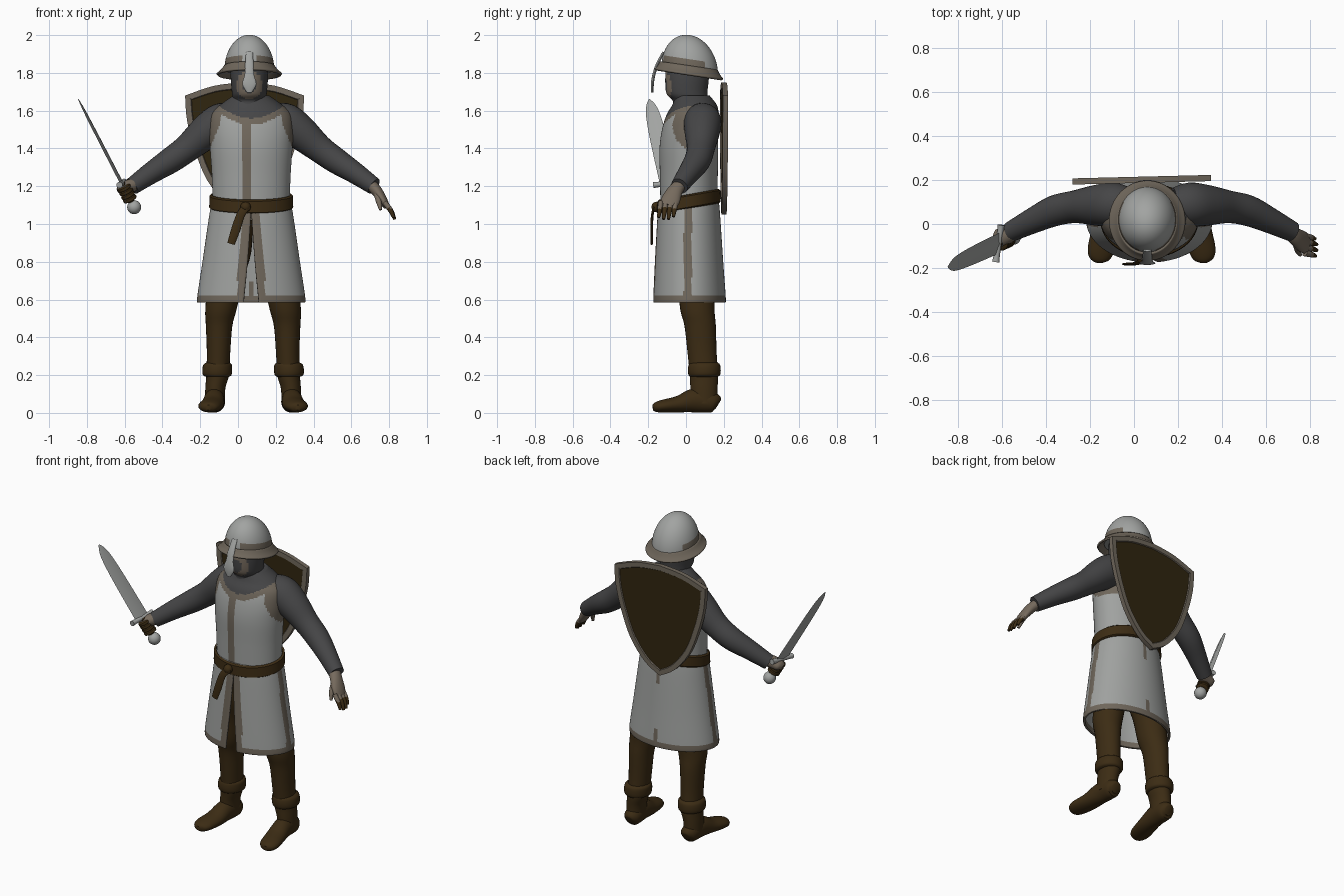
import bpy, bmesh, math
from mathutils import Vector

cube = bpy.data.objects.get("Cube")
if cube:
    bpy.data.objects.remove(cube)


def material(name, rgb):
    m = bpy.data.materials.new(name)
    m.use_nodes = True
    m.diffuse_color = (*rgb, 1)
    m.node_tree.nodes["Principled BSDF"].inputs["Base Color"].default_value = (*rgb, 1)
    return m


CLOTH = material("pale cloth", (0.35, 0.36, 0.35))
STEEL = material("steel", (0.36, 0.37, 0.36))
TRIM = material("tan trim", (0.16, 0.135, 0.105))
MAIL = material("dark mail", (0.06, 0.06, 0.062))
LEATHER = material("brown leather", (0.045, 0.025, 0.007))
SKIN = material("skin", (0.18, 0.145, 0.11))
SHIELD = material("shield brown", (0.03, 0.019, 0.005))

MID = 0.07    # body centre line
LIMB = 0.08   # mirror line of the limbs
made = []


def finish(name, bm, mats, rule=None):
    bmesh.ops.recalc_face_normals(bm, faces=bm.faces)
    if rule:
        for f in bm.faces:
            f.material_index = rule(f.calc_center_median())
    mesh = bpy.data.meshes.new(name)
    bm.to_mesh(mesh)
    bm.free()
    for m in mats:
        mesh.materials.append(m)
    ob = bpy.data.objects.new(name, mesh)
    bpy.context.collection.objects.link(ob)
    made.append(ob)
    return ob


def spline(rows, k):
    """Catmull-Rom through rows of numbers, k steps per span."""
    out = []
    for i in range(len(rows) - 1):
        a, b, c, d = (rows[min(max(j, 0), len(rows) - 1)] for j in range(i - 1, i + 3))
        for s in range(k):
            t = s / k
            out.append([0.5 * (2 * q + (r - p) * t + (2 * p - 5 * q + 4 * r - w) * t * t
                               + (3 * q - p - 3 * r + w) * t ** 3) for p, q, r, w in zip(a, b, c, d)])
    return out + [list(rows[-1])]


def loft(name, rows, mats, ref=None, n=24, k=4, cap=True, rule=None, shear=0):
    """Skin rings (x, y, z, ru, rv, gap); level rings unless ref gives the u axis."""
    rows = spline([tuple(r) + (0,) * (6 - len(r)) for r in rows], k)
    split = any(r[5] > 0 for r in rows)
    bm = bmesh.new()
    rings = []
    for i, (x, y, z, ru, rv, gap) in enumerate(rows):
        u, v = Vector((1, 0, 0)), Vector((0, 1, 0))
        if ref:
            t = (Vector(rows[min(i + 1, len(rows) - 1)][:3]) - Vector(rows[max(i - 1, 0)][:3])).normalized()
            u = Vector(ref)
            u = (u - t * u.dot(t)).normalized()
            v = t.cross(u)
        ring = []
        for j in range(n + split):
            a = -math.pi / 2 + gap + (2 * math.pi - 2 * gap) * j / n
            p = Vector((x, y, z)) + u * ru * math.cos(a) + v * rv * math.sin(a)
            p.z += shear * (p.y - 0.02)
            ring.append(bm.verts.new(p))
        rings.append(ring)
    for a, b in zip(rings, rings[1:]):
        for j in range(n):
            h = (j + 1) % len(a)
            bm.faces.new((a[j], a[h], b[h], b[j]))
    if cap:
        bm.faces.new(rings[0])
        bm.faces.new(rings[-1])
    return finish(name, bm, mats, rule)


def thicken(ob, t):
    m = ob.modifiers.new("thickness", "SOLIDIFY")
    m.thickness, m.offset = t, 0


def ball(name, loc, r, mat):
    bm = bmesh.new()
    bmesh.ops.create_uvsphere(bm, u_segments=20, v_segments=12, radius=r)
    bmesh.ops.translate(bm, verts=bm.verts, vec=loc)
    return finish(name, bm, [mat])


# Torso: cloth with trimmed neckline, armholes and front strip, mail above
def torso_rule(c):
    dx = abs(c.x - MID)
    neck = 1.56 + 2.3 * dx * dx
    if c.z > neck:
        return 2
    arm = math.hypot(c.y - 0.07, c.z - 1.52)
    strip = c.y < 0 and abs(c.x - 0.05) < 0.025
    return 1 if c.z > neck - 0.035 or strip or (dx > 0.15 and arm < 0.14) else 0


loft("torso", [(MID, .015, 1.08, .203, .15), (MID, .015, 1.25, .208, .153), (MID, .015, 1.4, .218, .155),
               (MID, .02, 1.5, .222, .147), (MID, .035, 1.58, .212, .137), (MID, .045, 1.63, .165, .118),
               (MID, .035, 1.68, .095, .09)], [CLOTH, TRIM, MAIL], n=112, k=9, rule=torso_rule)


# Skirt: split at the front, trimmed at the slit, sides and hem
def skirt_rule(c):
    dx = abs(c.x - MID)
    slit = max(0, 0.038 * (1.05 - c.z) / 0.45)
    front = c.y < -0.05 and dx < slit + 0.042
    side = dx > 0.15 and abs(c.y - 0.01) < 0.02
    back = c.y > 0.1 and dx < 0.012 and (c.z < 0.7 or c.z > 0.98)
    return 1 if c.z < 0.618 or front or side or back else 0


thicken(loft("skirt", [(MID, .015, 1.13, .2, .152, 0), (MID, .015, 1.04, .217, .16, .01),
                       (MID, .016, .8, .252, .175, .075), (MID, .018, .62, .279, .186, .13),
                       (MID, .018, .585, .28, .186, .135)],
             [CLOTH, TRIM], n=128, k=10, cap=False, rule=skirt_rule), 0.012)

# Belt with knot and hanging end
thicken(loft("belt", [(MID, .015, 1.085, .21, .157), (MID, .015, 1.092, .219, .165),
                      (MID, .015, 1.148, .217, .163), (MID, .015, 1.155, .208, .155)],
             [LEATHER], n=64, k=1, cap=False, shear=0.18), 0.008)
ball("belt_knot", (0.04, -0.155, 1.09), 0.028, LEATHER)
loft("belt_end", [(.05, -.165, 1.1, .022, .007), (.015, -.178, 1.05, .022, .007),
                  (-.012, -.182, .97, .024, .007), (-.037, -.182, .895, .02, .006)],
     [LEATHER], ref=(1, 0, 0), n=12)


# Head in a mail hood, face showing under the helmet
def face_rule(c):
    d = math.hypot((c.x - 0.06) / 0.07, (c.z - 1.735) / 0.075)
    return 1 if c.y < -0.02 and 0.55 < d < 1 else 0


loft("hooded_head", [(.06, .03, 1.6, .12, .11), (.06, .025, 1.65, .088, .095), (.06, .005, 1.69, .092, .108),
                     (.06, .005, 1.76, .098, .115), (.06, .01, 1.84, .1, .115)],
     [MAIL, SKIN], n=48, k=6, rule=face_rule)

# Helmet: dome with a front band, flared brim, nose guard
dome = [(.06, .02, 1.815 + .185 * math.sin(a), .131 * math.cos(a) + .001, .148 * math.cos(a) + .001)
        for a in (math.pi / 2 * i / 20 for i in range(21))]
loft("helmet_dome", dome, [STEEL, TRIM], n=64, k=1, shear=-.15,
     rule=lambda c: int(c.z < 1.875 - .1 * c.y and abs(c.x - .06) > .035 and c.y < .1))
thicken(loft("helmet_brim", [(.06, .015, 1.835, .128, .147), (.06, .015, 1.81, .147, .161),
                             (.06, .015, 1.79, .17, .178)],
             [TRIM], n=64, k=3, cap=False, shear=-.15), 0.012)
loft("nose_guard", [(.06, -.118, 1.91, .018, .007), (.06, -.15, 1.85, .022, .008), (.06, -.17, 1.79, .025, .008),
                    (.06, -.178, 1.74, .037, .008), (.06, -.178, 1.695, .012, .006)],
     [STEEL], ref=(1, 0, 0), n=16)

# Limbs, built for each side
for s, side in ((1, "left"), (-1, "right")):
    def flip(rows):
        return [(LIMB + s * r[0],) + tuple(r[1:]) for r in rows]

    loft(side + "_sleeve", flip([(.1, .085, 1.56, .08, .08), (.17, .088, 1.54, .1, .1), (.25, .085, 1.485, .093, .092),
                                 (.35, .078, 1.4, .074, .074), (.44, .06, 1.335, .07, .068),
                                 (.54, .015, 1.27, .058, .057), (.64, -.035, 1.2, .046, .046)]),
         [MAIL], ref=(0, 1, 0), n=28)
    loft(side + "_leg", flip([(.1, .02, 1.02, .1, .11), (.11, .03, .85, .1, .11), (.145, .055, .7, .092, .1),
                              (.17, .06, .55, .083, .091), (.18, .075, .46, .07, .083), (.183, .085, .32, .062, .077),
                              (.188, .095, .2, .06, .075), (.2, .095, .13, .053, .072), (.203, .095, .05, .053, .07)]),
         [LEATHER], n=28)
    loft(side + "_boot_cuff", flip([(.188, .095, .19, .058, .07), (.19, .097, .2, .075, .083),
                                    (.19, .097, .225, .079, .087), (.188, .097, .255, .075, .083),
                                    (.186, .095, .268, .058, .07)]), [LEATHER], n=28)
    loft(side + "_foot", flip([(.2, .17, .045, .026, .03), (.2, .145, .055, .05, .053), (.205, .05, .066, .054, .064),
                               (.215, -.04, .046, .06, .044), (.231, -.12, .036, .06, .034),
                               (.236, -.16, .03, .044, .026), (.237, -.176, .028, .015, .014)]),
         [LEATHER], ref=(1, 0, 0), n=24)

# Open left hand
loft("left_palm", [(.695, -.025, 1.215, .034, .03), (.73, -.055, 1.18, .04, .03), (.765, -.08, 1.13, .05, .024),
                   (.785, -.092, 1.095, .044, .018)], [SKIN], ref=(0, 1, 0), n=20)
for i in range(4):
    y = -0.055 - 0.026 * i
    reach = (0.85, 1, 1, 0.9)[i]
    loft("left_finger_%d" % (i + 1),
         [(.775, y, 1.115, .014, .014), (.775 + .035 * reach, y - .006, 1.115 - .045 * reach, .013, .013),
          (.775 + .055 * reach, y - .012, 1.115 - .09 * reach, .008, .008)],
         [LEATHER, SKIN], ref=(0, 1, 0), n=10, rule=lambda c: int(c.z > 1.085))
loft("left_thumb", [(.735, -.08, 1.165, .018, .018), (.745, -.12, 1.12, .015, .015), (.755, -.14, 1.075, .008, .008)],
     [SKIN], ref=(0, 1, 0), n=10)

# Sword, laid out along its axis
hilt, tip = Vector((-.615, -.088, 1.215)), Vector((-.845, -.195, 1.66))
axis = (tip - hilt).normalized()
length = (tip - hilt).length
ACROSS = (0.15, 1, 0.1)


def along(spec):
    return [tuple(hilt + axis * d) + (w, t) for d, w, t in spec]


loft("sword_blade", along([(0, .05, .009), (length * .5, .046, .008), (length * .8, .038, .006),
                           (length * .93, .024, .004), (length, .003, .002)]), [STEEL], ref=ACROSS, n=4, k=3)
loft("sword_grip", along([(-.13, .016, .016), (0, .016, .016)]), [LEATHER], ref=ACROSS, n=12, k=1)
ball("sword_pommel", hilt - axis * 0.145, 0.037, STEEL)
cross = Vector(ACROSS).normalized()
loft("sword_guard", [tuple(hilt + cross * d) + (r, r) for d, r in ((-.085, .017), (-.05, .014), (.05, .014), (.085, .017))],
     [STEEL], ref=(1, 0, 0), n=12)

# Right fist closed on the grip
loft("right_wrist", [(-.535, -.03, 1.215, .035, .035), (-.575, -.05, 1.2, .04, .036), (-.615, -.065, 1.185, .042, .03),
                     (-.635, -.07, 1.175, .02, .015)], [SKIN], ref=(0, 1, 0), n=20)
for i in range(4):
    c = -0.028 - 0.022 * i
    loft("right_finger_%d" % (i + 1), along([(c + .012, .024, .024), (c + .007, .038, .037), (c - .007, .038, .037),
                                             (c - .012, .024, .024)]), [LEATHER], ref=ACROSS, n=16, k=2)

# Shield on the back: raised rim, recessed board
side_edge = spline([(.315, 1.68), (.305, 1.55), (.265, 1.395), (.2, 1.235), (.1, 1.11), (0, 1.05)], 4)
half = spline([(0, 1.75), (.16, 1.732), (.315, 1.68)], 4)[:-1] + side_edge
outline = half + [(-x, z) for x, z in reversed(half[1:-1])]
bm = bmesh.new()
layers = [[bm.verts.new((.035 + x, y + .025 * x, z)) for x, z in outline] for y in (.187, .215)]
faces = [bm.faces.new(v) for v in layers]
for i in range(len(outline)):
    j = (i + 1) % len(outline)
    bm.faces.new((layers[0][i], layers[0][j], layers[1][j], layers[1][i]))
bmesh.ops.recalc_face_normals(bm, faces=bm.faces)
bmesh.ops.inset_individual(bm, faces=faces, thickness=0.03)
bmesh.ops.inset_individual(bm, faces=faces, thickness=0.004, depth=-0.006)
for f in faces:
    f.material_index = 1
finish("shield", bm, [TRIM, SHIELD])

# Smooth shading with sharp creases kept
bpy.ops.object.select_all(action="DESELECT")
for ob in made:
    ob.select_set(True)
bpy.context.view_layer.objects.active = made[0]
bpy.ops.object.shade_smooth_by_angle(angle=math.radians(40))
